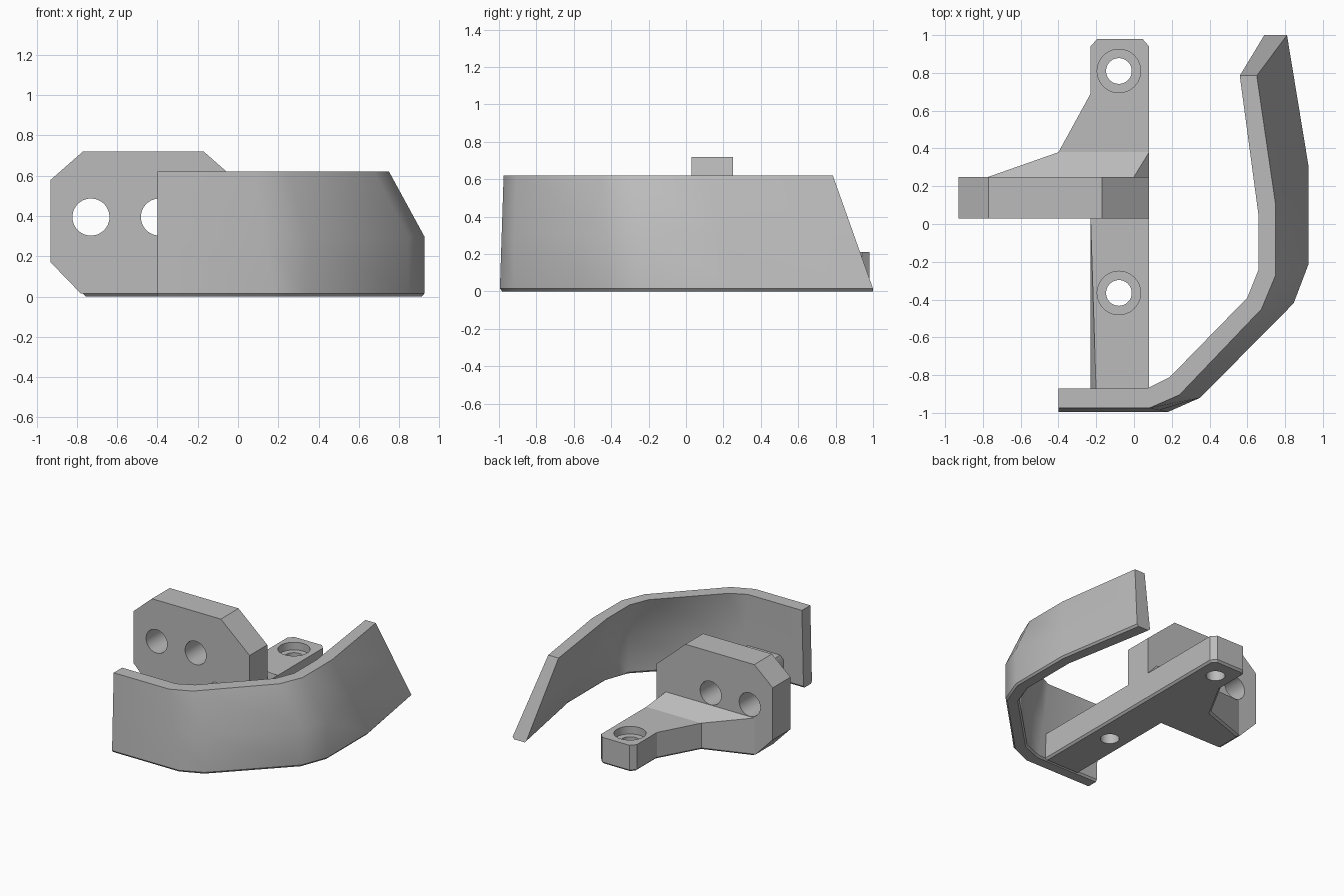
import bpy, bmesh
from mathutils import Vector

cube = bpy.data.objects.get("Cube")
if cube:
    bpy.data.objects.remove(cube)

grey = bpy.data.materials.new("plain_grey")
grey.use_nodes = True
COLOUR = (0.5, 0.5, 0.5, 1)
grey.diffuse_color = COLOUR
grey.node_tree.nodes["Principled BSDF"].inputs["Base Color"].default_value = COLOUR


def finish(name, bm):
    """Turn a bmesh into a named grey object."""
    bmesh.ops.recalc_face_normals(bm, faces=bm.faces)
    mesh = bpy.data.meshes.new(name)
    bm.to_mesh(mesh)
    bm.free()
    mesh.materials.append(grey)
    obj = bpy.data.objects.new(name, mesh)
    bpy.context.collection.objects.link(obj)
    return obj


def prism(points, offset):
    """Extrude a closed outline along an offset vector."""
    bm = bmesh.new()
    face = bm.faces.new([bm.verts.new(p) for p in points])
    extruded = bmesh.ops.extrude_face_region(bm, geom=[face])["geom"]
    verts = [g for g in extruded if isinstance(g, bmesh.types.BMVert)]
    bmesh.ops.translate(bm, verts=verts, vec=offset)
    bmesh.ops.recalc_face_normals(bm, faces=bm.faces)
    return bm


def activate(obj):
    bpy.ops.object.select_all(action="DESELECT")
    obj.select_set(True)
    bpy.context.view_layer.objects.active = obj


def drill(obj, centre, radius, depth, sideways=False):
    """Cut a round hole, along z or along y."""
    turn = (1.5708, 0, 0) if sideways else (0, 0, 0)
    bpy.ops.mesh.primitive_cylinder_add(vertices=48, radius=radius, depth=depth,
                                        location=centre, rotation=turn)
    cutter = bpy.context.object
    cutter.hide_render = True
    cutter.data.materials.append(grey)
    mod = obj.modifiers.new("hole", "BOOLEAN")
    mod.operation = "DIFFERENCE"
    mod.solver = "EXACT"
    mod.object = cutter
    activate(obj)
    bpy.ops.object.modifier_apply(modifier=mod.name)
    bpy.data.objects.remove(cutter)


def smooth(obj, angle):
    activate(obj)
    bpy.ops.object.shade_smooth_by_angle(angle=angle)


BAR_TOP = 0.21
LIP = 0.015

# Base: long bar with the widened foot under the upright plate
outline = [(-.23, -.9), (.08, -.9), (.08, .94), (.045, .98), (-.195, .98), (-.23, .94),
           (-.23, .69), (-.4, .38), (-.77, .25), (-.77, .03), (-.23, .03)]
bm = prism([(x, y, 0) for x, y in outline], (0, 0, BAR_TOP))
bottom = [e for e in bm.edges if all(v.co.z < 0.01 for v in e.verts)]
bmesh.ops.bevel(bm, geom=bottom, offset=LIP, segments=1, affect="EDGES")
top_side = [e for e in bm.edges
            if all(v.co.z > 0.2 and v.co.x < -0.2 and v.co.y < 0.04 for v in e.verts)
            and abs(e.verts[0].co.x - e.verts[1].co.x) < 0.01]
bmesh.ops.bevel(bm, geom=top_side, offset=0.03, segments=1, affect="EDGES")
base = finish("base_bar", bm)
for y in (-.365, .81):
    drill(base, (-.08, y, 0.1), 0.068, 1)
    drill(base, (-.08, y, BAR_TOP), 0.115, 0.12)
smooth(base, 0.5)

# Upright plate with clipped corners and two cross holes
outline = [(-.78, LIP), (-.93, .17), (-.93, .58), (-.77, .72), (-.17, .72), (.08, .5), (.08, LIP)]
plate = finish("upright_plate", prism([(x, .03, z) for x, z in outline], (0, .22, 0)))
for x in (-.73, -.39):
    drill(plate, (x, .14, .395), 0.092, 1, sideways=True)
smooth(plate, 0.5)

# Sloped gusset behind the plate
bm = bmesh.new()
for p in [(-.77, .25, .3), (0, .25, .3), (-.4, .38, BAR_TOP), (.08, .38, BAR_TOP),
          (.08, .25, BAR_TOP), (-.77, .25, .1), (-.4, .38, .1), (.08, .38, .1), (.08, .25, .1)]:
    bm.verts.new(p)
bmesh.ops.convex_hull(bm, input=bm.verts)
finish("gusset", bm)

# Curved guard wall: outlines at the rim and the foot, outside and inside
HEIGHT = 0.62
outer_rim = [(-.4, -.975), (.08, -.975), (.24, -.905), (.675, -.45), (.75, -.27), (.75, .1), (.65, .785)]
outer_foot = [(-.4, -.995), (.18, -.995), (.35, -.92), (.845, -.42), (.925, -.21), (.925, .3), (.81, 1)]
inner_rim = [(-.4, -.87), (.07, -.87), (.19, -.81), (.6, -.39), (.66, -.24), (.66, .04), (.56, .785)]
inner_foot = [(-.4, -.89), (.14, -.89), (.3, -.83), (.76, -.37), (.825, -.19), (.825, .27), (.69, 1)]
BULGED = (2, 3, 4)  # columns that stay upright below the knee


def at(points, z):
    return [Vector((x, y, z)) for x, y in points]


def side_rings(rim, foot, opposite):
    """Rim, knee, foot and inset underside rings for one side of the wall."""
    top, low = at(rim, HEIGHT), at(foot, LIP)
    knee = []
    for i, (a, b) in enumerate(zip(top, low)):
        p = a.lerp(b, 0.53)
        if i in BULGED:
            p.x, p.y = b.x, b.y
        knee.append(p)
    under = [a.lerp(b, 0.12) for a, b in zip(at(foot, 0), at(opposite, 0))]
    return [top, knee, low, under]


outside = side_rings(outer_rim, outer_foot, inner_foot)
inside = side_rings(inner_rim, inner_foot, outer_foot)
bm = bmesh.new()
loops = [[bm.verts.new(p) for p in ring] for ring in outside + inside[::-1]]
count = len(loops)
for k in range(count):
    a, b = loops[k], loops[(k + 1) % count]
    for i in range(len(a) - 1):
        bm.faces.new((a[i], a[i + 1], b[i + 1], b[i]))
for end in (0, -1):
    bm.faces.new([ring[end] for ring in loops])
wall = finish("guard_wall", bm)
smooth(wall, 0.6)
